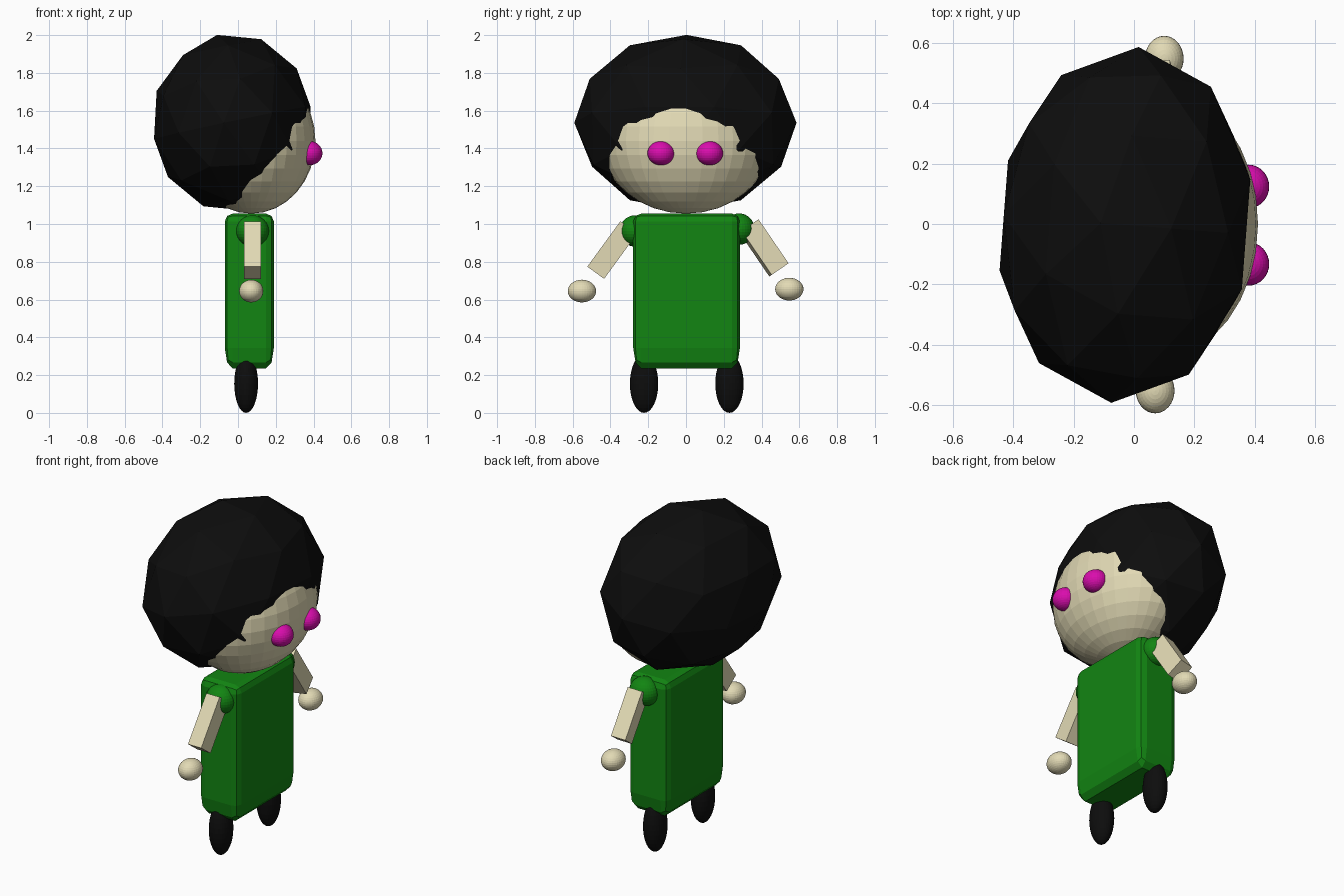
import bpy, bmesh, math
from mathutils import Matrix, Vector

if "Cube" in bpy.data.objects:
    bpy.data.objects.remove(bpy.data.objects["Cube"])


def material(name, rgb):
    m = bpy.data.materials.new(name)
    m.diffuse_color = (*rgb, 1)
    m.use_nodes = True
    m.node_tree.nodes["Principled BSDF"].inputs["Base Color"].default_value = m.diffuse_color
    return m


BLACK = material("black", (0.004, 0.004, 0.004))
SKIN = material("pale skin", (0.76, 0.70, 0.46))
GREEN = material("green cloth", (0.006, 0.235, 0.006))
PINK = material("magenta", (0.70, 0.004, 0.42))


def finish(bm, name, mat):
    mesh = bpy.data.meshes.new(name)
    bm.to_mesh(mesh)
    bm.free()
    mesh.materials.append(mat)
    obj = bpy.data.objects.new(name, mesh)
    bpy.context.collection.objects.link(obj)
    return obj


def ellipsoid(name, centre, radii, mat, segments=32, rings=16):
    bm = bmesh.new()
    bmesh.ops.create_uvsphere(bm, u_segments=segments, v_segments=rings, radius=1,
                              matrix=Matrix.LocRotScale(Vector(centre), None, Vector(radii)))
    return finish(bm, name, mat)


def arm(name, start, end, size_x, width, twist, mat):
    # box running from shoulder to wrist, twisted about its own length
    start, end = Vector(start), Vector(end)
    axis = (end - start).normalized()
    side = Vector((1, 0, 0))
    rot = Matrix((side, axis.cross(side), axis)).transposed()
    rot = rot @ Matrix.Rotation(twist, 3, 'Z')
    bm = bmesh.new()
    bmesh.ops.create_cube(bm, size=1)
    for v in bm.verts:
        p = Vector((v.co.x * size_x, v.co.y * width, v.co.z * (end - start).length))
        v.co = rot @ p + (start + end) / 2
    finish(bm, name, mat)


# Hair: low-poly ball with a face pointing forward (+x), stretched, turned slightly
bm = bmesh.new()
bmesh.ops.create_icosphere(bm, subdivisions=1, radius=1)
bm.faces.ensure_lookup_table()
face = bm.faces[0]
n = face.calc_center_median().normalized()
v0 = face.verts[0].co
t = (v0 - n * v0.dot(n)).normalized()
align = Matrix((n, t.cross(n), t))
bm.free()
bm = bmesh.new()
bmesh.ops.create_icosphere(bm, subdivisions=2, radius=1)
turn = Matrix.Rotation(math.radians(-4.4), 3, 'Z')
for v in bm.verts:
    p = align @ v.co.normalized()
    p = Vector((p.x * 0.43, p.y * 0.59, p.z * 0.4735))
    v.co = turn @ p + Vector((-0.03, -0.003, 1.536))
finish(bm, "hair", BLACK)

# Head
ellipsoid("head", (0.07, 0.0, 1.44), (0.34, 0.45, 0.385), SKIN)

# Torso: bevelled box with a longer rounding at the bottom
bm = bmesh.new()
bmesh.ops.create_cube(bm, size=1, matrix=Matrix.LocRotScale(
    Vector((0.06, 0.003, 0.645)), None, Vector((0.26, 0.565, 0.82))))
bmesh.ops.bevel(bm, geom=bm.edges[:], offset=0.042, segments=2, profile=0.5,
                affect='EDGES')
for v in bm.verts:
    if v.co.z < 0.4:
        v.co.z = 0.235 + (v.co.z - 0.235) * 2.6
finish(bm, "torso", GREEN)

# Paired parts, with the small left/right differences
for side, s in (("right", -1), ("left", 1)):
    up = 0.01 if s > 0 else 0.0
    ellipsoid(side + "_eye", (0.378, 0.128 * s - 0.004, 1.375),
              (0.069, 0.072, 0.064), PINK)
    ellipsoid(side + "_leg", (0.043, 0.226 * s + 0.004, 0.155),
              (0.063, 0.075, 0.155), BLACK)
    ellipsoid(side + "_shoulder", (0.077, 0.275 * s + 0.006, 0.963 + up),
              (0.087, 0.082, 0.083), GREEN)
    ellipsoid(side + "_hand", (0.085 + 0.015 * s, 0.549 * s - 0.002, 0.645 + up * s),
              (0.064, 0.075, 0.06), SKIN)

# Arms
arm("right_arm", (0.077, -0.303, 0.982), (0.077, -0.478, 0.742), 0.088, 0.11, 0, SKIN)
arm("left_arm", (0.085, 0.333, 0.99), (0.085, 0.492, 0.757), 0.088, 0.11,
    math.radians(-10), SKIN)
